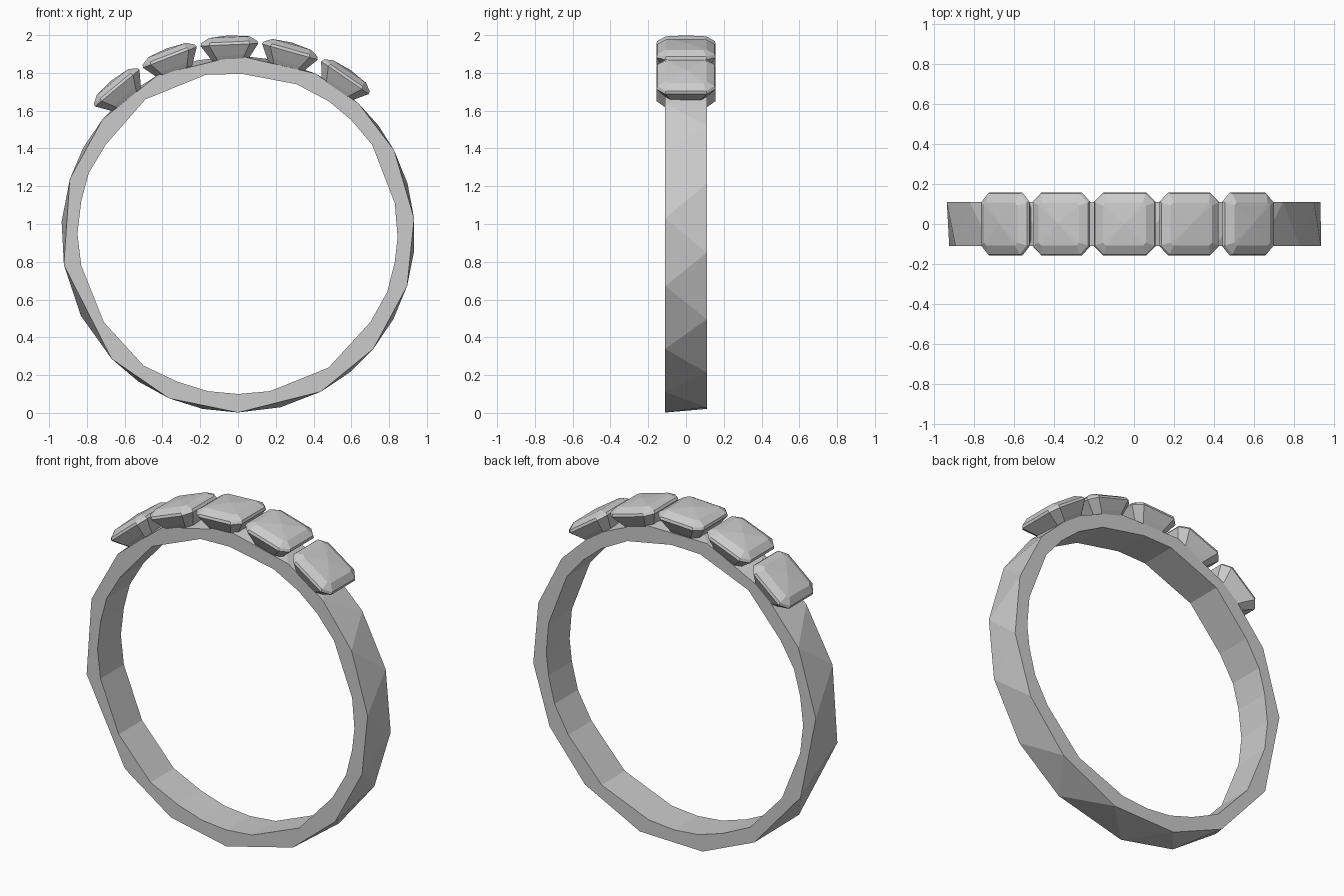
import bpy, bmesh
from math import sin, cos, radians
from mathutils import Matrix

if "Cube" in bpy.data.objects:
    bpy.data.objects.remove(bpy.data.objects["Cube"])

CZ = 0.947       # ring centre height
HALF = 0.11      # half width of band


def finish(bm, name):
    bmesh.ops.recalc_face_normals(bm, faces=bm.faces[:])
    me = bpy.data.meshes.new(name)
    bm.to_mesh(me)
    bm.free()
    ob = bpy.data.objects.new(name, me)
    bpy.context.collection.objects.link(ob)
    return ob


# Band: faceted hoop, outer corners staggered between front and back rims
front = [90, 64, 47, 28, 5, -17, -40, -62, -90, -113, -135.6, -170, -198, -220, -243]
n = len(front)
back = [(a + b) / 2 for a, b in zip(front, front[1:] + [front[0] - 360])]
inner = [(0.02, 1.795), (0.31, 1.74), (0.48, 1.65), (0.60, 1.55), (0.71, 1.42), (0.83, 1.11),
         (0.845, 0.93), (0.83, 0.80), (0.79, 0.64), (0.70, 0.48), (0.48, 0.24), (0.17, 0.115),
         (0, 0.10), (-0.16, 0.115), (-0.32, 0.165), (-0.50, 0.25), (-0.71, 0.48), (-0.83, 0.78),
         (-0.85, 0.95), (-0.83, 1.12), (-0.79, 1.27), (-0.70, 1.42), (-0.49, 1.66), (-0.17, 1.79)]
bm = bmesh.new()


def rim(angles, y):
    return [bm.verts.new((0.936 * cos(radians(a)), y, CZ + 0.945 * sin(radians(a)))) for a in angles]


of, ob_ = rim(front, -HALF), rim(back, HALF)
nf = [bm.verts.new((x, -HALF, z)) for x, z in inner]
nb = [bm.verts.new((x, HALF, z)) for x, z in inner]
for i in range(n):
    j = (i + 1) % n
    bm.faces.new((of[i], of[j], ob_[i]))
    bm.faces.new((of[j], ob_[j], ob_[i]))
for i in range(len(inner)):
    j = (i + 1) % len(inner)
    bm.faces.new((nf[i], nb[i], nb[j], nf[j]))
for outer_loop, inner_loop in ((of, nf), (ob_, nb)):
    edges = [bm.edges.get((l[i - 1], l[i])) for l in (outer_loop, inner_loop) for i in range(len(l))]
    bmesh.ops.triangle_fill(bm, edges=edges, use_beauty=True)
for v in bm.verts:
    v.co.z = max(v.co.z, 0)
finish(bm, "band")

# Stones: step-cut cushions, (half length, half width, corner cut, radius from ring centre)
TIERS = [(0.095, 0.105, 0.03, 0.92), (0.112, 0.122, 0.035, 0.945), (0.153, 0.157, 0.045, 1.003),
         (0.148, 0.152, 0.045, 1.018), (0.108, 0.108, 0.015, 1.043)]


def stone(name, angle):
    bm = bmesh.new()
    rings = []
    for a, b, c, r in TIERS:
        pts = [(a - c, -b), (a, c - b), (a, b - c), (a - c, b),
               (c - a, b), (-a, b - c), (-a, c - b), (c - a, -b)]
        rings.append([bm.verts.new((x, y, r)) for x, y in pts])
    for lo, hi in zip(rings, rings[1:]):
        for i in range(8):
            j = (i + 1) % 8
            bm.faces.new((lo[i], lo[j], hi[j], hi[i]))
    bm.faces.new(rings[0])
    tip = bm.verts.new((0, 0, 1.053))
    for i in range(8):
        bm.faces.new((rings[-1][i], rings[-1][(i + 1) % 8], tip))
    bmesh.ops.transform(bm, verts=bm.verts[:],
                        matrix=Matrix.Translation((0, 0, CZ)) @ Matrix.Rotation(radians(90 - angle), 4, 'Y'))
    finish(bm, name)


for k in range(5):
    stone(f"stone_{k + 1}", 92.6 + 18.5 * (2 - k))
